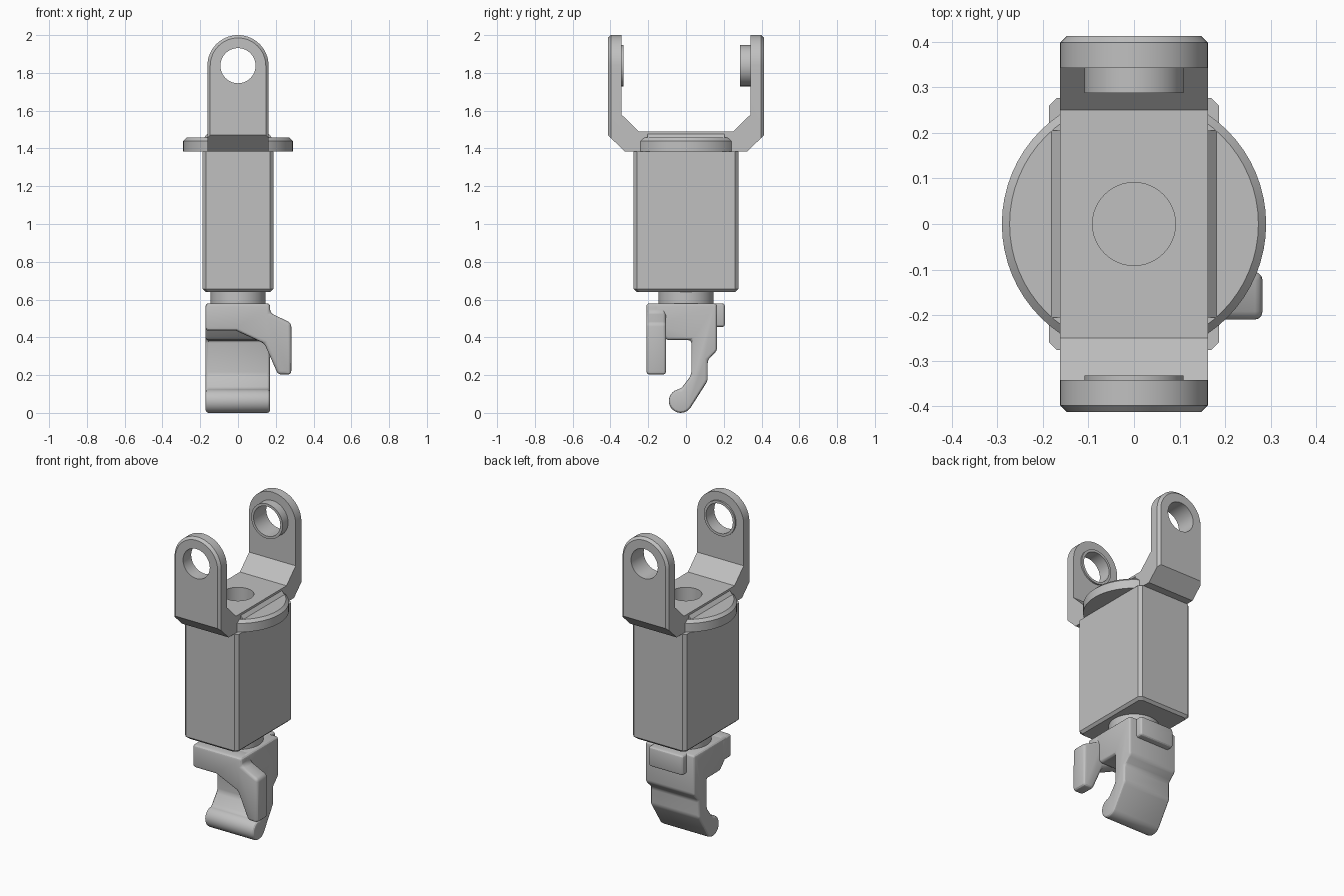
import bpy, bmesh, math
from mathutils import Vector

if "Cube" in bpy.data.objects:
    bpy.data.objects.remove(bpy.data.objects["Cube"], do_unlink=True)

GREY = bpy.data.materials.new("plain_grey")
COLOUR = (0.527, 0.527, 0.527, 1)
GREY.diffuse_color = COLOUR
GREY.use_nodes = True
GREY.node_tree.nodes["Principled BSDF"].inputs["Base Color"].default_value = COLOUR


def loft(name, rings):
    """Closed solid through rings with equal point counts."""
    bm = bmesh.new()
    loops = [[bm.verts.new(p) for p in ring] for ring in rings]
    bm.faces.new(loops[0])
    bm.faces.new(loops[-1])
    n = len(loops[0])
    for a, b in zip(loops, loops[1:]):
        for i in range(n):
            j = (i + 1) % n
            bm.faces.new((a[i], a[j], b[j], b[i]))
    bmesh.ops.recalc_face_normals(bm, faces=bm.faces)
    mesh = bpy.data.meshes.new(name)
    bm.to_mesh(mesh)
    bm.free()
    mesh.materials.append(GREY)
    obj = bpy.data.objects.new(name, mesh)
    bpy.context.collection.objects.link(obj)
    return obj


def along_x(name, yz, x0, x1):
    return loft(name, [[(x, y, z) for y, z in yz] for x in (x0, x1)])


def along_y(name, xz, y0, y1):
    return loft(name, [[(x, y, z) for x, z in xz] for y in (y0, y1)])


def circle(r, cx=0, cy=0, n=64):
    return [(cx + r * math.cos(math.tau * i / n), cy + r * math.sin(math.tau * i / n))
            for i in range(n)]


def round_z(name, sections):
    """Turned solid from (radius, height) sections."""
    return loft(name, [[(x, y, z) for x, y in circle(r)] for r, z in sections])


def apply(obj, mod):
    bpy.context.view_layer.objects.active = obj
    bpy.ops.object.modifier_apply(modifier=mod.name)


def combine(obj, other, operation, keep=False):
    mod = obj.modifiers.new("combine", 'BOOLEAN')
    mod.object, mod.operation, mod.solver = other, operation, 'EXACT'
    apply(obj, mod)
    if not keep:
        bpy.data.objects.remove(other, do_unlink=True)


def bevel(obj, width, segments=3, angle=25):
    mod = obj.modifiers.new("bevel", 'BEVEL')
    mod.width, mod.segments = width, segments
    mod.limit_method, mod.angle_limit = 'ANGLE', math.radians(angle)
    apply(obj, mod)


# Fork bracket: U profile trimmed by a round-topped, chamfered outline
half = [(0.325, 1.385), (0.413, 1.47), (0.413, 2.05), (0.342, 2.05), (0.342, 1.58), (0.25, 1.49)]
u_profile = half + [(-y, z) for y, z in reversed(half)]
bracket = along_x("fork_bracket", u_profile, -0.2, 0.2)


def arch(inset):
    r, cz = 0.162 - inset, 1.838
    top = [(r * math.cos(math.pi * i / 32), cz + r * math.sin(math.pi * i / 32)) for i in range(33)]
    return top + [(-r, 1.3), (r, 1.3)]


trim = loft("arch_trim", [[(x, y, z) for x, z in arch(i)]
                          for y, i in ((-0.413, 0.015), (-0.398, 0), (0.398, 0), (0.413, 0.015))])
combine(bracket, trim, 'INTERSECT')
for y0, y1 in ((0.287, 0.37), (-0.37, -0.332)):
    combine(bracket, along_y("boss", circle(0.109, 0, 1.838), y0, y1), 'UNION')
combine(bracket, along_y("pin_hole", circle(0.093, 0, 1.838), -0.6, 0.6), 'DIFFERENCE')

# Round flange under the bracket, sharing its centre hole
flange = round_z("round_flange", [(0.29, 1.385), (0.29, 1.44), (0.273, 1.457)])
bore = round_z("centre_bore", [(0.091, 1.3), (0.091, 1.6)])
combine(bracket, bore, 'DIFFERENCE', keep=True)
combine(flange, bore, 'DIFFERENCE')

# Weld wedges between flange and bracket
wedges = []
for side, label in ((1, "left"), (-1, "right")):
    section = [(0.15, 1.45), (0.187, 1.45), (0.161, 1.478), (0.15, 1.478)]
    wedges.append(along_y(label + "_wedge", [(side * x, z) for x, z in section], -0.205, 0.205))

# Square body: chamfered uprights and lower rim
def rounded_box(x, y, c):
    return [(x, y - c), (x - c, y), (c - x, y), (-x, y - c),
            (-x, c - y), (c - x, -y), (x - c, -y), (x, c - y)]


body = loft("body_block", [[(x, y, z) for x, y in rounded_box(0.187 - i, 0.277 - i, 0.018)]
                           for z, i in ((0.64, 0.015), (0.655, 0), (1.385, 0))])
neck = round_z("swivel_neck", [(0.145, 0.56), (0.145, 0.65)])

# Hook: block, stepped back plate and round tip in one side profile
tip = []
for i in range(17):
    a = math.radians(-34 - 236 * i / 16)
    tip.append((-0.028 + 0.063 * math.cos(a), 0.063 + 0.063 * math.sin(a)))
hook_profile = ([(-0.17, 0.58), (0.165, 0.58), (0.165, 0.33), (0.115, 0.28), (0.115, 0.17)] + tip
                + [(0.028, 0.2), (0.028, 0.385), (-0.10, 0.385), (-0.17, 0.46)])
hook = along_x("hook", hook_profile, -0.172, 0.17)
bevel(hook, 0.018)

# Front latch arm reaching down to one side
latch_outline = [(-0.172, 0.58), (0.17, 0.58), (0.17, 0.53), (0.282, 0.475), (0.282, 0.203),
                 (0.212, 0.203), (0.14, 0.367), (-0.01, 0.435), (-0.172, 0.435)]
latch = along_y("latch_arm", latch_outline, -0.21, -0.105)
bevel(latch, 0.018)

# Back button
button = along_y("back_button", [(-0.12, 0.455), (0.12, 0.455), (0.12, 0.58), (-0.12, 0.58)], 0.1, 0.206)
bevel(button, 0.015)

# Smooth curved faces, keep hard edges
for obj in [bracket, flange, body, neck, hook, latch, button] + wedges:
    bpy.ops.object.select_all(action='DESELECT')
    obj.select_set(True)
    bpy.context.view_layer.objects.active = obj
    bpy.ops.object.shade_smooth_by_angle(angle=math.radians(28))
